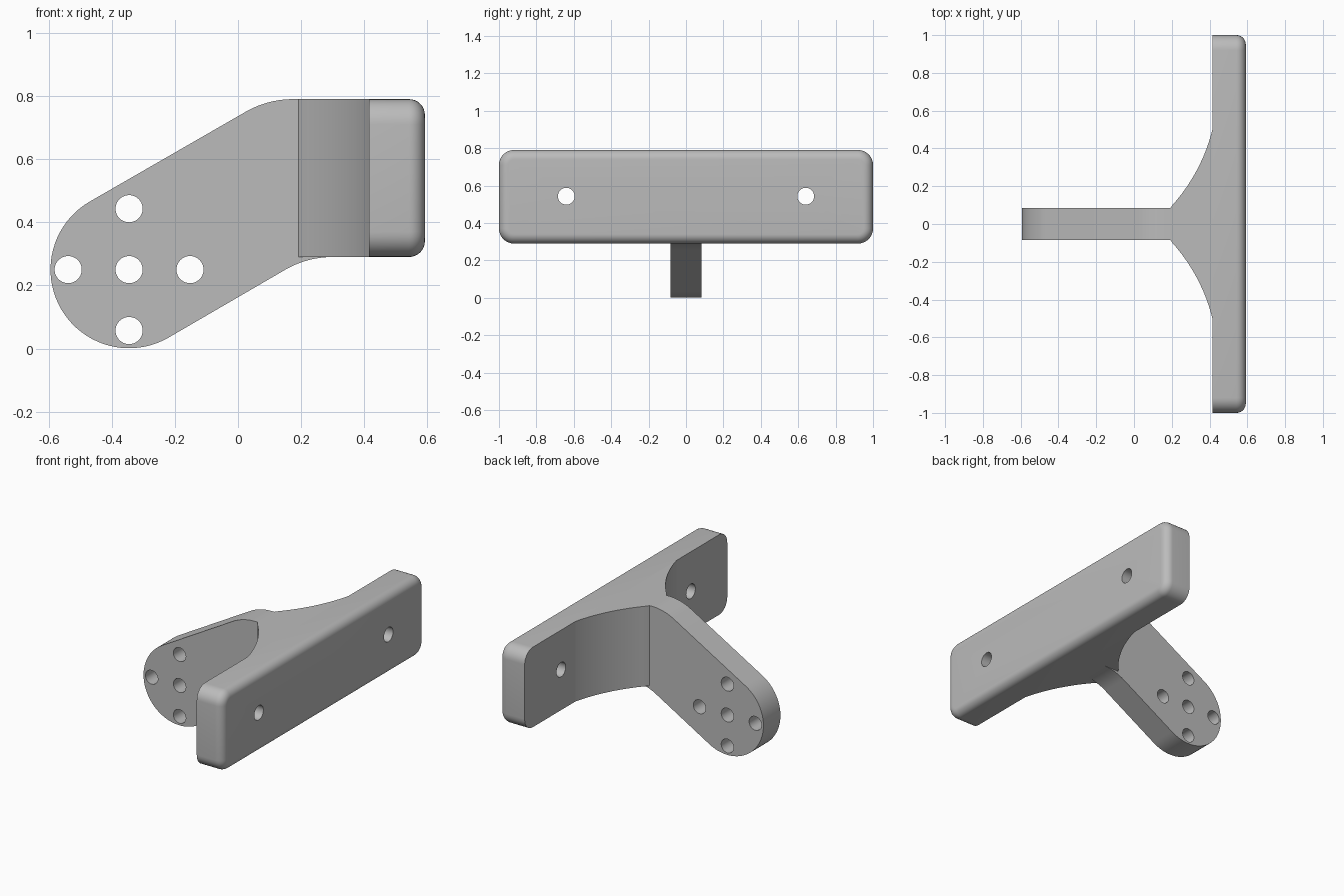
import bpy, bmesh
from math import sin, cos, radians, pi
from mathutils import Matrix, Vector

if "Cube" in bpy.data.objects:
    bpy.data.objects.remove(bpy.data.objects["Cube"])

grey = bpy.data.materials.new("plain grey")
grey.use_nodes = True
grey.diffuse_color = (0.5, 0.5, 0.5, 1)
grey.node_tree.nodes["Principled BSDF"].inputs["Base Color"].default_value = (0.5, 0.5, 0.5, 1)

BOTTOM, TOP = 0.29, 0.79      # height range of plate and gusset
BACK, FACE = 0.415, 0.592     # plate thickness range in x
HALF = 0.084                  # half thickness of the arm
JOIN = 0.192                  # where the gusset leaves the arm


def arc(cx, cy, r, start, end, steps):
    angles = [radians(start + (end - start) * i / steps) for i in range(steps + 1)]
    return [(cx + r * cos(a), cy + r * sin(a)) for a in angles]


def make_object(name, bm):
    bmesh.ops.recalc_face_normals(bm, faces=bm.faces)
    mesh = bpy.data.meshes.new(name)
    bm.to_mesh(mesh)
    bm.free()
    mesh.materials.append(grey)
    obj = bpy.data.objects.new(name, mesh)
    bpy.context.collection.objects.link(obj)
    return obj


def prism(name, points, place, depth):
    """Extrude a closed outline; place turns a 2D point into its 3D start."""
    bm = bmesh.new()
    face = bm.faces.new([bm.verts.new(place(*p)) for p in points])
    moved = bmesh.ops.extrude_face_region(bm, geom=[face], use_keep_orig=True)["geom"]
    verts = [g for g in moved if isinstance(g, bmesh.types.BMVert)]
    bmesh.ops.translate(bm, verts=verts, vec=depth)
    return make_object(name, bm)


def drill(obj, centres, radius, axis):
    """Cut round through-holes along the given axis."""
    bm = bmesh.new()
    turn = Vector((0, 0, 1)).rotation_difference(Vector(axis)).to_matrix().to_4x4()
    for c in centres:
        bmesh.ops.create_cone(bm, cap_ends=True, segments=40, radius1=radius,
                              radius2=radius, depth=0.6,
                              matrix=Matrix.Translation(c) @ turn)
    cutter = make_object("hole_cutter", bm)
    cutter.hide_render = True
    mod = obj.modifiers.new("holes", 'BOOLEAN')
    mod.operation, mod.solver, mod.object = 'DIFFERENCE', 'EXACT', cutter
    bpy.context.view_layer.objects.active = obj
    bpy.ops.object.modifier_apply(modifier=mod.name)
    bpy.data.objects.remove(cutter)


# Mounting plate: rounded corners, then a rounded rim on the outer face
bm = bmesh.new()
size = Matrix.Diagonal((FACE - BACK, 2, TOP - BOTTOM, 1))
middle = Matrix.Translation(((FACE + BACK) / 2, 0, (TOP + BOTTOM) / 2))
bmesh.ops.create_cube(bm, size=1, matrix=middle @ size)
corners = [e for e in bm.edges if abs(e.verts[0].co.x - e.verts[1].co.x) > 0.1]
bmesh.ops.bevel(bm, geom=corners, offset=0.08, segments=8, profile=0.5, affect='EDGES')
rim = [e for e in bm.edges if all(v.co.x > FACE - 0.001 for v in e.verts)]
bmesh.ops.bevel(bm, geom=rim, offset=0.05, segments=8, profile=0.5,
                affect='EDGES', clamp_overlap=False)
plate = make_object("mounting_plate", bm)
drill(plate, [(0.5, s * 0.64, 0.543) for s in (-1, 1)], 0.045, (1, 0, 0))

# Flared gusset between arm and plate, mirrored about y = 0
flare = arc(-0.497, 0.727, 0.94, -43.1, -14, 20)
flare[0], flare[-1] = (JOIN, HALF), (BACK, 0.5)
outline = flare + [(x, -y) for x, y in reversed(flare)]
gusset = prism("flared_gusset", outline, lambda x, y: (x, y, BOTTOM), (0, 0, TOP - BOTTOM))

# Sloping arm with a round end and softened bends
hub_x, hub_z = -0.345, 0.25
profile = arc(hub_x, hub_z, 0.249, 120, 300, 40)
profile += arc(0.30, BOTTOM - 0.3, 0.3, 120, 90, 10)
profile += [(JOIN, BOTTOM), (JOIN, TOP)]
profile += arc(0.174, TOP - 0.3, 0.3, 90, 120, 10)
arm = prism("sloping_arm", profile, lambda x, z: (x, -HALF, z), (0, 2 * HALF, 0))
holes = [(hub_x, 0, hub_z)]
holes += [(hub_x + 0.193 * cos(i * pi / 2), 0, hub_z + 0.193 * sin(i * pi / 2)) for i in range(4)]
drill(arm, holes, 0.043, (0, 1, 0))

# Smooth the curves and keep the edges crisp
bpy.ops.object.select_all(action='DESELECT')
for obj in (plate, gusset, arm):
    obj.select_set(True)
bpy.context.view_layer.objects.active = plate
bpy.ops.object.shade_smooth_by_angle(angle=radians(30))
